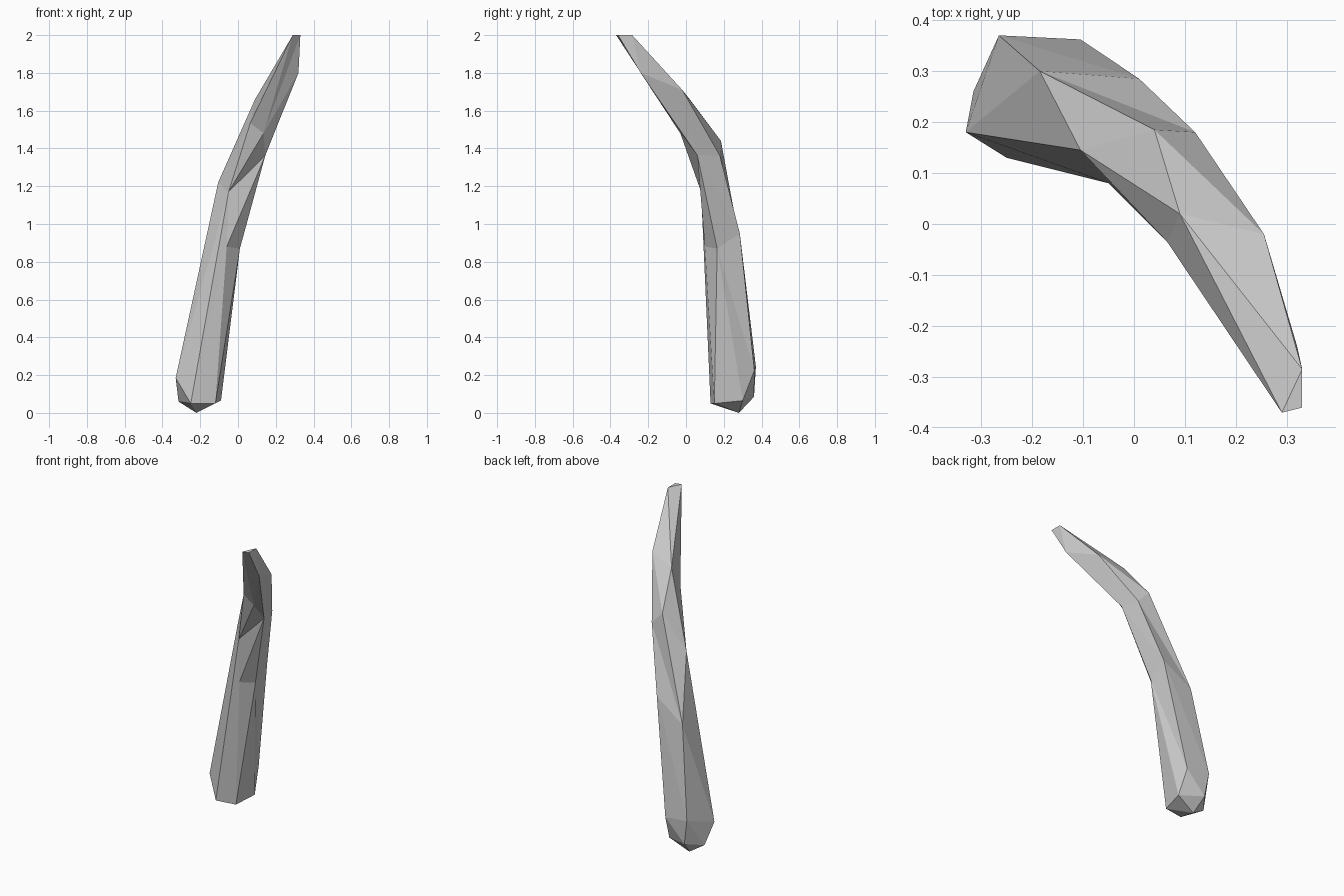
import bpy, bmesh

if "Cube" in bpy.data.objects:
    bpy.data.objects.remove(bpy.data.objects["Cube"])

# Corner points shared by several strands of the curved horn
BASE = (-.22, .28, 0)
BASE_LEFT, BASE_BACK = (-.315, .26, .06), (-.24, .36, .085)
TIP_A, TIP_B, TIP_C = (.29, -.37, 2), (.33, -.285, 2), (.33, -.36, 2)
NECK, KNOT = (.09, .02, 1.66), (-.05, .08, 1.17)

# Six lengthwise edge strands running from base to tip, in order around the horn
strands = [
    [BASE_LEFT, (-.33, .18, .185), (-.105, .145, 1.22), NECK, TIP_A],
    [BASE_BACK, (-.265, .37, .245), (-.185, .30, .82), (.04, .185, 1.44), NECK, TIP_B],
    [BASE_BACK, (-.105, .362, .225), (.01, .285, .95), (.12, .18, 1.36), (.255, -.02, 1.71), TIP_B],
    [(-.09, .30, .065), (.01, .165, .87), (.145, .06, 1.364), (.32, -.24, 1.80), TIP_C],
    [(-.12, .15, .05), (-.06, .10, .88), KNOT, (.135, -.03, 1.48), TIP_A],
    [(-.25, .13, .05), KNOT, (.065, -.035, 1.535), TIP_A],
]

bm = bmesh.new()
verts = {}


def vert(p):
    if p not in verts:
        verts[p] = bm.verts.new(p)
    return verts[p]


def tri(*pts):
    if len(set(pts)) == 3:
        vs = [vert(p) for p in pts]
        if bm.faces.get(vs) is None:
            bm.faces.new(vs)


def along(p):
    return round(p[2] - p[0], 4)


def zip_strands(a, b):
    """Fill between two strands, always advancing the one lagging behind."""
    i = j = 0
    while i < len(a) - 1 or j < len(b) - 1:
        step_a = j == len(b) - 1 or (i < len(a) - 1 and along(a[i + 1]) <= along(b[j + 1]))
        if step_a:
            tri(a[i], b[j], a[i + 1])
            i += 1
        else:
            tri(a[i], b[j], b[j + 1])
            j += 1


# Sides and faceted base
for k, strand in enumerate(strands):
    following = strands[(k + 1) % len(strands)]
    zip_strands(strand, following)
    tri(BASE, strand[0], following[0])

# Flat tip
tri(TIP_A, TIP_B, TIP_C)

bmesh.ops.recalc_face_normals(bm, faces=bm.faces)
mesh = bpy.data.meshes.new("curved_horn")
bm.to_mesh(mesh)
bm.free()
horn = bpy.data.objects.new("curved_horn", mesh)
bpy.context.collection.objects.link(horn)
